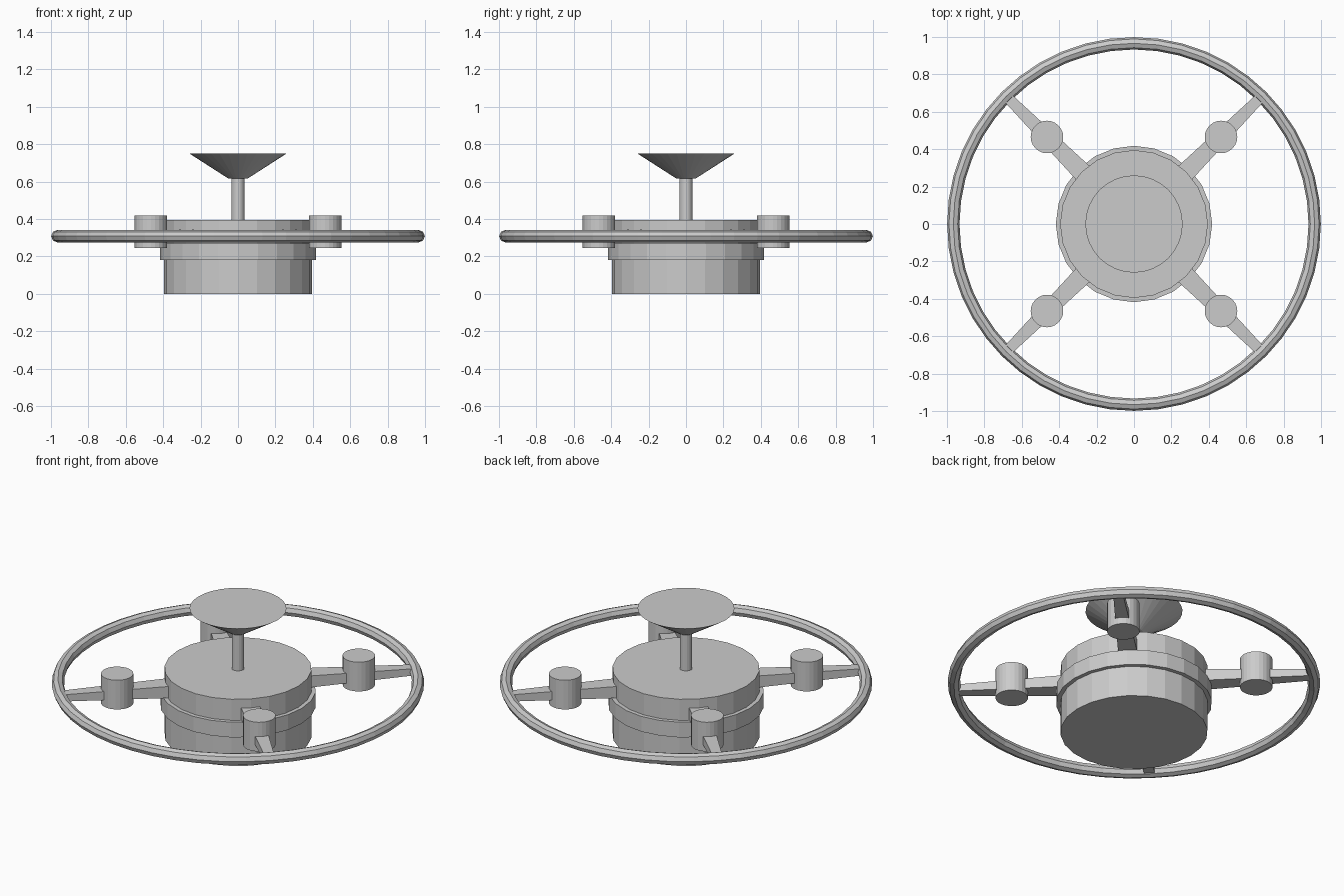
import bpy, bmesh, math
from mathutils import Matrix, Vector

if "Cube" in bpy.data.objects:
    bpy.data.objects.remove(bpy.data.objects["Cube"])

grey = bpy.data.materials.new("light_grey")
grey.diffuse_color = (0.6, 0.6, 0.6, 1)
grey.use_nodes = True
grey.node_tree.nodes["Principled BSDF"].inputs["Base Color"].default_value = grey.diffuse_color


def make_object(name, bm):
    bmesh.ops.recalc_face_normals(bm, faces=bm.faces)
    mesh = bpy.data.meshes.new(name)
    bm.to_mesh(mesh)
    bm.free()
    mesh.materials.append(grey)
    obj = bpy.data.objects.new(name, mesh)
    bpy.context.collection.objects.link(obj)
    return obj


def cylinder(name, r_low, r_top, z_low, z_top, sides, x=0, y=0):
    bm = bmesh.new()
    bmesh.ops.create_cone(
        bm, cap_ends=True, segments=sides, radius1=r_low, radius2=r_top,
        depth=z_top - z_low,
        matrix=Matrix.Translation((x, y, (z_low + z_top) / 2)))
    return make_object(name, bm)


# Central hub with its raised band
cylinder("hub", 0.395, 0.395, 0, 0.395, 24)
cylinder("hub_band", 0.418, 0.418, 0.18, 0.27, 24)

# Mast and dish
cylinder("mast", 0.034, 0.034, 0.39, 0.63, 16)
cylinder("dish", 0.05, 0.26, 0.615, 0.75, 32)

# Outer ring
RING_Z, RING_R, TUBE_R = 0.308, 0.966, 0.033
bm = bmesh.new()
profile = [bm.verts.new((RING_R + TUBE_R * math.cos(a), 0, RING_Z + TUBE_R * math.sin(a)))
           for a in (i * math.tau / 8 for i in range(8))]
edges = [bm.edges.new((profile[i], profile[(i + 1) % 8])) for i in range(8)]
bmesh.ops.spin(bm, geom=profile + edges, axis=(0, 0, 1), cent=(0, 0, 0),
               angle=math.tau, steps=48, use_merge=True)
bmesh.ops.remove_doubles(bm, verts=bm.verts, dist=0.0005)
make_object("outer_ring", bm)

# Four tapered spokes, each carrying a round pod
for i in range(4):
    angle = math.radians(45 + 90 * i)
    bm = bmesh.new()
    bmesh.ops.create_cube(bm, size=1)
    for v in bm.verts:
        outer = v.co.x > 0
        v.co = Vector((0.95 if outer else 0.36,
                       v.co.y * (0.055 if outer else 0.105),
                       RING_Z + v.co.z * (0.04 if outer else 0.07)))
    bmesh.ops.rotate(bm, verts=bm.verts, cent=(0, 0, 0),
                     matrix=Matrix.Rotation(angle, 3, 'Z'))
    make_object(f"spoke_{i + 1}", bm)
    cylinder(f"pod_{i + 1}", 0.087, 0.087, 0.245, 0.418, 24,
             0.658 * math.cos(angle), 0.658 * math.sin(angle))
